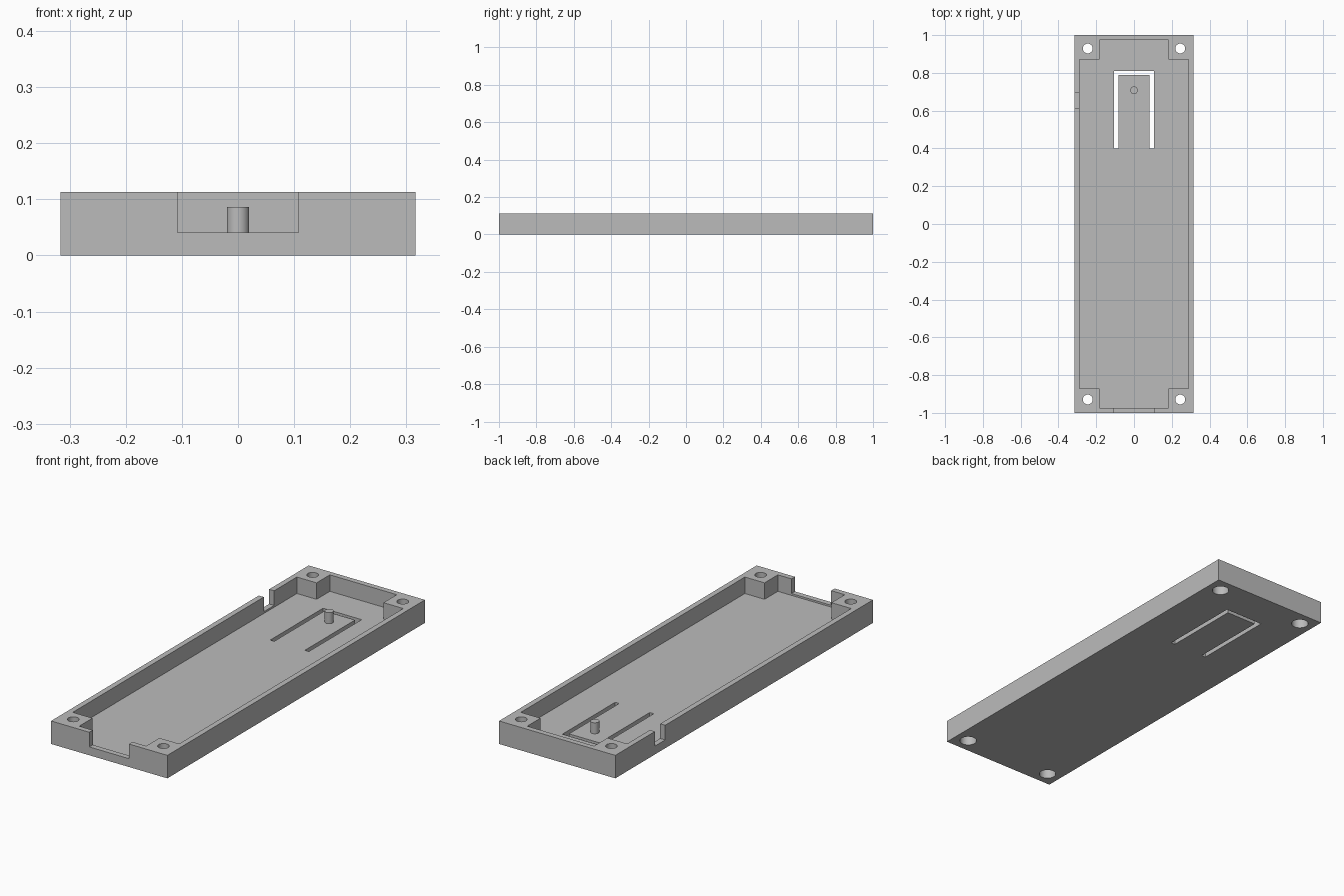
import bpy
import bmesh
from mathutils import Matrix

cube = bpy.data.objects.get("Cube")
if cube:
    bpy.data.objects.remove(cube, do_unlink=True)

# Overall sizes
HX, HY, HEIGHT = 0.316, 1.0, 0.113
FLOOR, NOTCH, WALL = 0.032, 0.041, 0.027
OVER = 0.05

grey = bpy.data.materials.new("plain grey")
grey.use_nodes = True
grey.diffuse_color = (0.5, 0.5, 0.5, 1)
bsdf = next(n for n in grey.node_tree.nodes if n.type == 'BSDF_PRINCIPLED')
bsdf.inputs["Base Color"].default_value = grey.diffuse_color


def finish(name, bm):
    bmesh.ops.recalc_face_normals(bm, faces=bm.faces)
    mesh = bpy.data.meshes.new(name)
    bm.to_mesh(mesh)
    bm.free()
    mesh.materials.append(grey)
    obj = bpy.data.objects.new(name, mesh)
    bpy.context.collection.objects.link(obj)
    return obj


def prism(name, outline, z0, z1):
    """Extrude an xy outline from z0 up to z1."""
    bm = bmesh.new()
    face = bm.faces.new([bm.verts.new((x, y, z0)) for x, y in outline])
    top = bmesh.ops.extrude_face_region(bm, geom=[face])
    verts = [v for v in top["geom"] if isinstance(v, bmesh.types.BMVert)]
    bmesh.ops.translate(bm, verts=verts, vec=(0, 0, z1 - z0))
    return finish(name, bm)


def box(name, x0, x1, y0, y1, z0, z1):
    return prism(name, [(x0, y0), (x1, y0), (x1, y1), (x0, y1)], z0, z1)


def cylinder(name, x, y, radius, z0, z1):
    bm = bmesh.new()
    bmesh.ops.create_cone(bm, cap_ends=True, segments=40, radius1=radius,
                          radius2=radius, depth=z1 - z0,
                          matrix=Matrix.Translation((x, y, (z0 + z1) / 2)))
    return finish(name, bm)


def cut(target, cutter):
    cutter.hide_render = True
    mod = target.modifiers.new("cut", 'BOOLEAN')
    mod.operation = 'DIFFERENCE'
    mod.solver = 'EXACT'
    mod.object = cutter
    bpy.context.view_layer.objects.active = target
    bpy.ops.object.modifier_apply(modifier=mod.name)
    bpy.data.objects.remove(cutter, do_unlink=True)


def smooth(obj):
    bpy.ops.object.select_all(action='DESELECT')
    obj.select_set(True)
    bpy.context.view_layer.objects.active = obj
    bpy.ops.object.shade_smooth_by_angle()


tray = box("tray", -HX, HX, -HY, HY, 0, HEIGHT)

# Cavity that leaves a square post in each corner
cx, cy, px, py = HX - WALL, HY - WALL, 0.182, 0.87
quarter = [(cx, py), (px, py), (px, cy)]
half = quarter + [(-x, y) for x, y in reversed(quarter)]
cross = half + [(-x, -y) for x, y in half]
cut(tray, prism("cavity_cutter", cross, FLOOR, HEIGHT + OVER))

# Wall notches: wide one in front, narrow one in the right side
cut(tray, box("front_notch_cutter", -0.108, 0.108, -HY - OVER, -cy + 0.01,
              NOTCH, HEIGHT + OVER))
cut(tray, box("side_notch_cutter", -HX - OVER, -cx + 0.01, 0.613, 0.693,
              NOTCH, HEIGHT + OVER))

# U-shaped slot that frees a springy button tongue
outer, inner, start, end, gap = 0.105, 0.083, 0.4, 0.81, 0.02
u_shape = [(-outer, start), (-inner, start), (-inner, end - gap),
           (inner, end - gap), (inner, start), (outer, start),
           (outer, end), (-outer, end)]
cut(tray, prism("slot_cutter", u_shape, -OVER, FLOOR + 0.02))

# Screw holes with wider recesses underneath
for sx in (-1, 1):
    for sy in (-1, 1):
        x, y = sx * 0.245, sy * 0.929
        cut(tray, cylinder("hole_cutter", x, y, 0.026, -OVER, HEIGHT + OVER))
        cut(tray, cylinder("recess_cutter", x, y, 0.039, -OVER, 0.05))
smooth(tray)

# Pin on the tongue
pin = cylinder("button_pin", 0, 0.708, 0.02, FLOOR - 0.005, 0.086)
smooth(pin)
